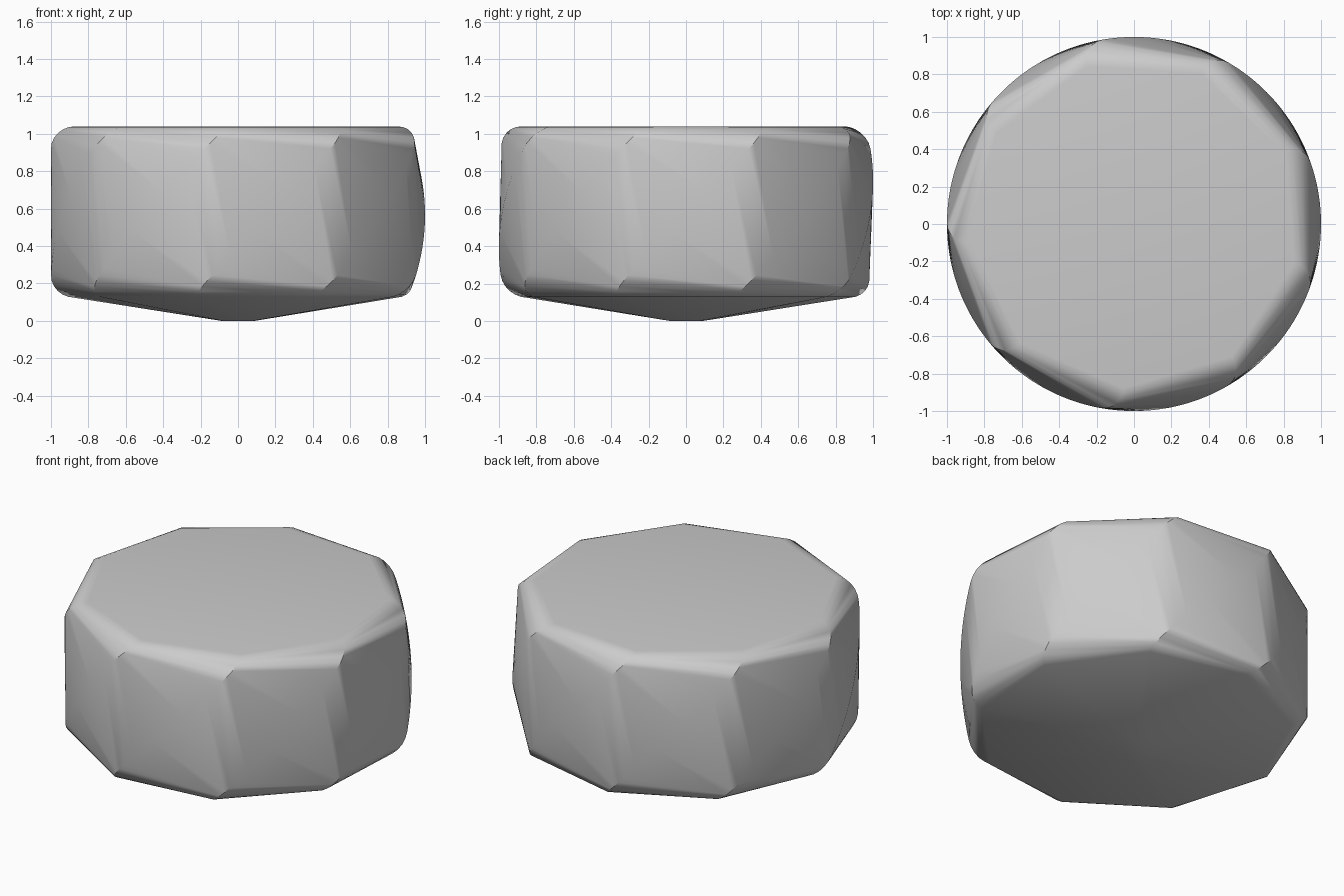
import bpy, bmesh
from math import sin, cos, pi, radians

cube = bpy.data.objects.get("Cube")
if cube:
    bpy.data.objects.remove(cube, do_unlink=True)

SIDES = 9
BOTTOM, TOP = 0.125, 1.04
BEVEL = 0.12
LEVELS = 20

# Flat grey finish
grey = bpy.data.materials.new("plain_grey")
grey.use_nodes = True
colour = (0.6, 0.6, 0.6, 1)
grey.diffuse_color = colour
grey.node_tree.nodes["Principled BSDF"].inputs["Base Color"].default_value = colour


def twist(z):
    """Angle of the first corner at height z."""
    return radians(18 + 45 * (z - 0.17) / 0.81)


def ring(bm, radius, z):
    for i in range(SIDES):
        a = twist(z) + 2 * pi * i / SIDES
        bm.verts.new((radius * cos(a), radius * sin(a), z))


# Corner profile: rounded rims joined by a straight wall
arc = [radians(15 * k) for k in range(7)]
profile = [(1 - BEVEL + BEVEL * sin(a), BOTTOM + BEVEL - BEVEL * cos(a)) for a in arc]
low, high = BOTTOM + BEVEL, TOP - BEVEL
profile += [(1, low + (high - low) * k / LEVELS) for k in range(1, LEVELS)]
profile += [(1 - BEVEL + BEVEL * sin(a), TOP - BEVEL + BEVEL * cos(a)) for a in reversed(arc)]

# Twisted nine-sided drum with a shallow pointed base, wrapped in a convex skin
bm = bmesh.new()
ring(bm, 0.09, 0)
for radius, z in profile:
    ring(bm, radius, z)
hull = bmesh.ops.convex_hull(bm, input=bm.verts)
spare = {g for g in hull["geom_interior"] + hull["geom_unused"]
         if isinstance(g, bmesh.types.BMVert)}
bmesh.ops.delete(bm, geom=list(spare), context="VERTS")
bmesh.ops.dissolve_limit(bm, angle_limit=radians(0.1), verts=bm.verts, edges=bm.edges)
bmesh.ops.recalc_face_normals(bm, faces=bm.faces)

mesh = bpy.data.meshes.new("twisted_drum")
bm.to_mesh(mesh)
bm.free()
mesh.materials.append(grey)
drum = bpy.data.objects.new("twisted_drum", mesh)
bpy.context.collection.objects.link(drum)

bpy.ops.object.select_all(action="DESELECT")
drum.select_set(True)
bpy.context.view_layer.objects.active = drum
bpy.ops.object.shade_smooth_by_angle(angle=radians(30))
